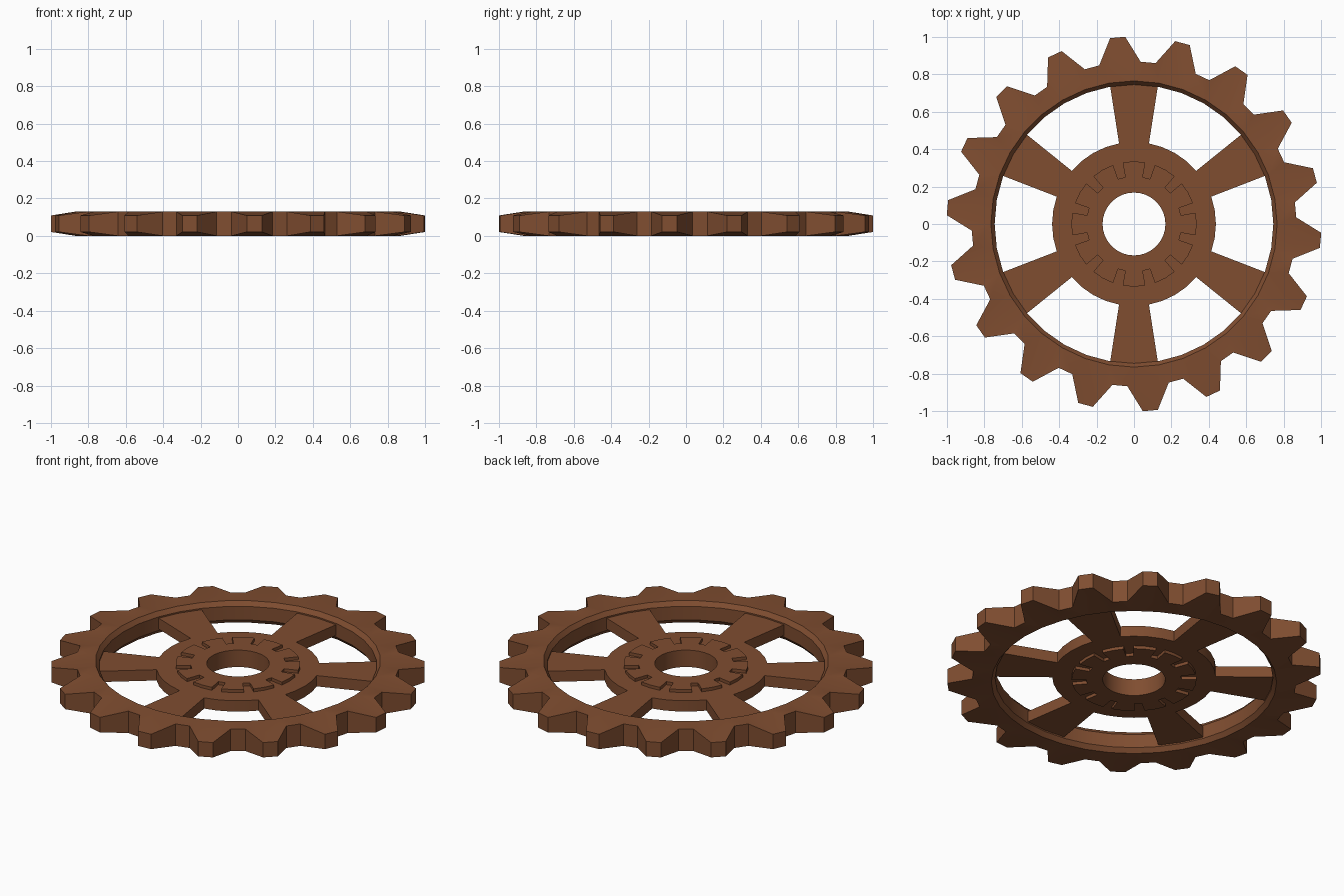
import bpy, bmesh
from math import radians, cos, sin

if "Cube" in bpy.data.objects:
    bpy.data.objects.remove(bpy.data.objects["Cube"])

brown = bpy.data.materials.new("brown")
brown.diffuse_color = (0.215, 0.075, 0.030, 1)
brown.use_nodes = True
brown.node_tree.nodes["Principled BSDF"].inputs["Base Color"].default_value = brown.diffuse_color


def ring(name, sections):
    """Join cross-sections of (angle, radius, z) points into a closed ring."""
    bm = bmesh.new()
    loops = [[bm.verts.new((r * cos(radians(a)), r * sin(radians(a)), z))
              for a, r, z in s] for s in sections]
    for i, cur in enumerate(loops):
        nxt = loops[(i + 1) % len(loops)]
        for j in range(len(cur)):
            k = (j + 1) % len(cur)
            bm.faces.new((cur[j], nxt[j], nxt[k], cur[k]))
    bmesh.ops.remove_doubles(bm, verts=bm.verts[:], dist=0.0005)
    bmesh.ops.recalc_face_normals(bm, faces=bm.faces[:])
    me = bpy.data.meshes.new(name)
    bm.to_mesh(me)
    bm.free()
    me.materials.append(brown)
    ob = bpy.data.objects.new(name, me)
    bpy.context.collection.objects.link(ob)
    bpy.ops.object.select_all(action='DESELECT')
    ob.select_set(True)
    bpy.context.view_layer.objects.active = ob
    bpy.ops.object.shade_smooth_by_angle(angle=radians(25))
    return ob


def slab(a, r_in, r_out, z0, z1):
    return [(a, r_in, z0), (a, r_in, z1), (a, r_out, z1), (a, r_out, z0)]


# Toothed rim: 18 teeth that thin towards the tips, chamfered inner edge
rim = []
for t in range(18):
    centre = 95 + 20 * t
    for off, inner, r, inset in ((-7.35, -5, 0.868, 0), (-2.3, -5, 1.002, 0.021),
                                 (2.3, 5, 1.002, 0.021), (7.35, 5, 0.868, 0)):
        a, b = centre + off, centre + inner
        rim.append([(b, 0.745, 0.025), (b, 0.745, 0.105), (b, 0.765, 0.13),
                    (a, r, 0.13 - inset), (a, r, inset), (b, 0.765, 0)])
ring("toothed_rim", rim)

# Hub disc with six flared spokes reaching into the rim
hub = []
for s in range(6):
    for off, r in ((-10.5, 0.438), (-9.8, 0.762), (9.8, 0.762), (10.5, 0.438),
                   (20, 0.438), (30, 0.438), (40, 0.438)):
        hub.append(slab(30 + 60 * s + off, 0.22, r, 0.033, 0.097))
ring("hub_and_spokes", hub)

# Raised collar on both sides with 12 notches around the bore
collar = []
for n in range(12):
    for off, r in ((-10.4, 0.335), (0, 0.335), (10.4, 0.335),
                   (10.5, 0.255), (19.5, 0.255), (19.6, 0.335)):
        collar.append(slab(30 * n + off, 0.168, r, 0.015, 0.115))
ring("notched_collar", collar)
